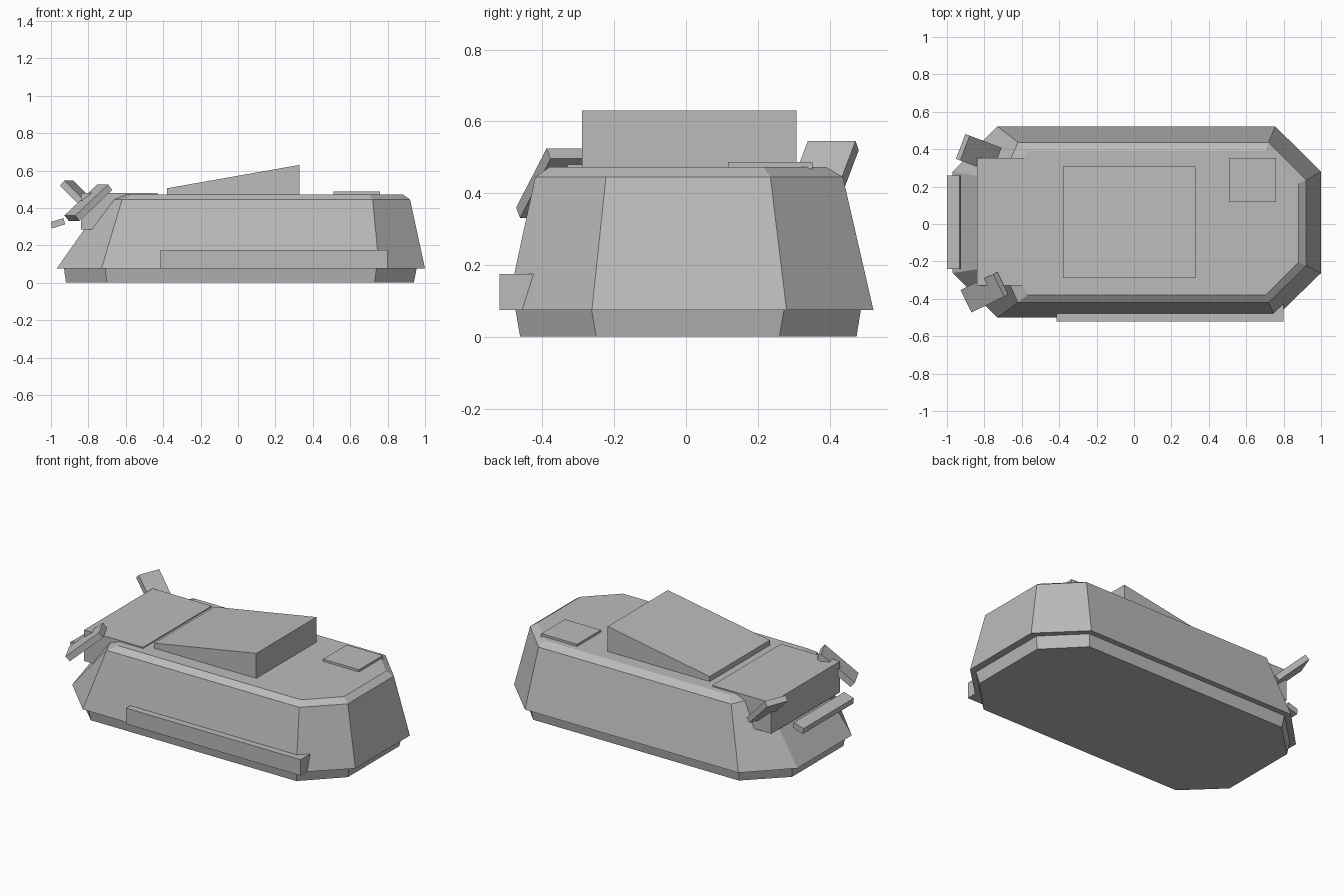
import bpy, bmesh
from mathutils import Vector

cube = bpy.data.objects.get("Cube")
if cube:
    bpy.data.objects.remove(cube, do_unlink=True)

GREY = (0.5, 0.5, 0.5, 1.0)
grey = bpy.data.materials.new("plain_grey")
grey.use_nodes = True
grey.diffuse_color = GREY
grey.node_tree.nodes["Principled BSDF"].inputs["Base Color"].default_value = GREY


def loft(name, rings):
    """Join closed rings of points into a capped, flat-shaded solid."""
    bm = bmesh.new()
    loops = [[bm.verts.new(p) for p in ring] for ring in rings]
    count = len(loops[0])
    for low, high in zip(loops, loops[1:]):
        for i in range(count):
            j = (i + 1) % count
            bm.faces.new((low[i], low[j], high[j], high[i]))
    bm.faces.new(loops[0][::-1])
    bm.faces.new(loops[-1])
    bmesh.ops.recalc_face_normals(bm, faces=bm.faces[:])
    mesh = bpy.data.meshes.new(name)
    bm.to_mesh(mesh)
    bm.free()
    mesh.materials.append(grey)
    obj = bpy.data.objects.new(name, mesh)
    bpy.context.collection.objects.link(obj)
    return obj


def octagon(z, xs, ys):
    """Corner-cut rectangle; xs and ys list end, cut, cut, end."""
    xa, xb, xc, xd = xs
    ya, yb, yc, yd = ys
    return [(xb, ya, z), (xc, ya, z), (xd, yb, z), (xd, yc, z),
            (xc, yd, z), (xb, yd, z), (xa, yc, z), (xa, yb, z)]


def extrude_y(name, profile, y0, y1):
    """Sweep an x-z outline sideways."""
    return loft(name, [[(x, y, z) for x, z in profile] for y in (y0, y1)])


def box(name, x0, x1, y0, y1, z0, z1):
    return extrude_y(name, [(x0, z0), (x1, z0), (x1, z1), (x0, z1)], y0, y1)


def slab(name, center, along, length, width, thick):
    """Tilted plate running along a direction, level across its width."""
    c, d = Vector(center), Vector(along).normalized()
    side = Vector((0, 0, 1)).cross(d).normalized()
    up = d.cross(side)
    rings = []
    for end in (-0.5, 0.5):
        rings.append([c + d * length * end + side * width * s + up * thick * t
                      for s, t in ((-.5, -.5), (.5, -.5), (.5, .5), (-.5, .5))])
    return loft(name, rings)


# Lower skirt, set in slightly under the hull
loft("lower_skirt", [
    octagon(0.0, (-.92, -.70, .73, .94), (-.462, -.25, .26, .475)),
    octagon(0.075, (-.93, -.71, .74, .955), (-.475, -.263, .273, .487)),
])

# Sloped hull with a shallow bevel around the roof
loft("hull", [
    octagon(0.075, (-.97, -.73, .755, 1.0), (-.50, -.262, .28, .522)),
    octagon(0.445, (-.71, -.62, .72, .92), (-.42, -.223, .235, .437)),
    octagon(0.473, (-.65, -.57, .705, .88), (-.38, -.205, .215, .39)),
])

# Roof parts
extrude_y("roof_wedge", [(-.38, .46), (.33, .46), (.33, .63), (-.38, .505)], -.29, .308)
box("roof_hatch", .51, .76, .117, .353, .46, .487)
box("rear_hood", -.84, -.43, -.33, .353, .285, .48)

# Long box on the right side
box("side_box", -.415, .80, -.52, -.40, .075, .175)

# Rear bar and the two tilted rear plates
extrude_y("rear_bar", [(-.995, .29), (-.925, .312), (-.932, .346), (-1.0, .325)], -.24, .26)
slab("right_rear_plate", (-.80, -.365, .428), (.175, .085, .165), .255, .134, .038)
slab("left_rear_plate", (-.83, .378, .447), (.18, -.068, -.18), .25, .142, .036)
